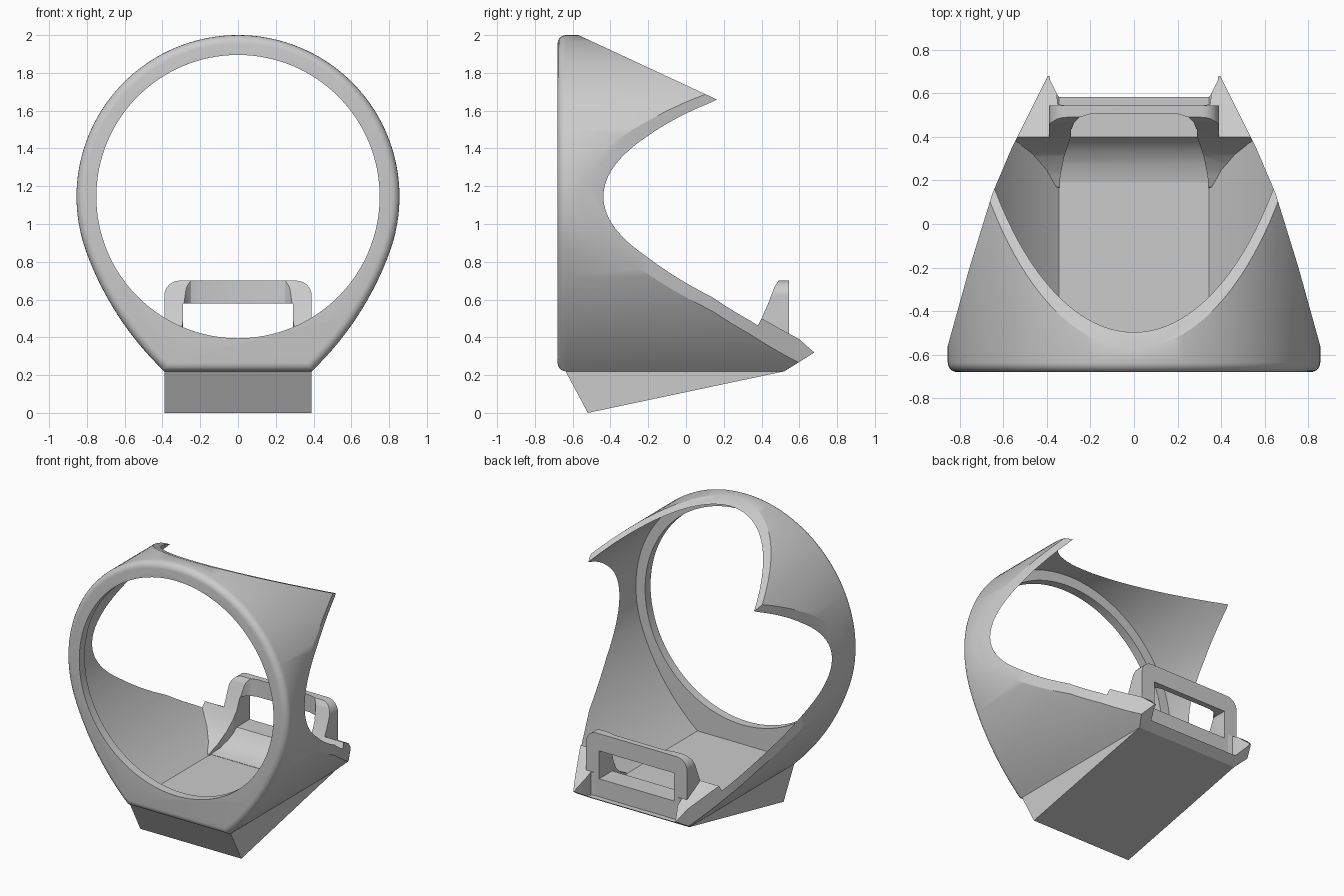
import bpy, bmesh, math
from mathutils import Vector

if "Cube" in bpy.data.objects:
    bpy.data.objects.remove(bpy.data.objects["Cube"], do_unlink=True)

grey = bpy.data.materials.new("plain_grey")
grey.use_nodes = True
grey.diffuse_color = (0.6, 0.6, 0.6, 1)
grey.node_tree.nodes["Principled BSDF"].inputs["Base Color"].default_value = (0.6, 0.6, 0.6, 1)

CENTRE, RADIUS, BASE, HALF = 1.145, 0.855, 0.22, 0.39
FRONT = -0.68


def loft(name, loops):
    """Closed solid through a list of equal-length loops of points."""
    bm = bmesh.new()
    rings = [[bm.verts.new(p) for p in loop] for loop in loops]
    n = len(rings[0])
    for a, b in zip(rings, rings[1:]):
        for i in range(n):
            j = (i + 1) % n
            bm.faces.new((a[i], a[j], b[j], b[i]))
    bm.faces.new(rings[0])
    bm.faces.new(rings[-1])
    bmesh.ops.recalc_face_normals(bm, faces=bm.faces)
    mesh = bpy.data.meshes.new(name)
    bm.to_mesh(mesh)
    bm.free()
    mesh.materials.append(grey)
    obj = bpy.data.objects.new(name, mesh)
    bpy.context.collection.objects.link(obj)
    return obj


def side_prism(name, profile, half):
    """Extrude a (y, z) profile across x."""
    return loft(name, [[(x, y, z) for y, z in profile] for x in (-half, half)])


def plan_prism(name, profile, bottom, top):
    """Extrude an (x, y) profile upward."""
    return loft(name, [[(x, y, z) for x, y in profile] for z in (bottom, top)])


def mirrored(half_plan):
    """Close a right-hand (x, y) line with its mirror image."""
    return half_plan + [(-x, y) for x, y in reversed(half_plan)]


def boolean(obj, cutter, operation="DIFFERENCE"):
    """Apply a boolean and discard the cutter."""
    cutter.hide_render = True
    mod = obj.modifiers.new("cut", "BOOLEAN")
    mod.operation, mod.solver, mod.object = operation, "EXACT", cutter
    graph = bpy.context.evaluated_depsgraph_get()
    graph.update()
    mesh = bpy.data.meshes.new_from_object(obj.evaluated_get(graph))
    obj.modifiers.clear()
    obj.data = mesh
    bpy.data.objects.remove(cutter, do_unlink=True)


def outline(inset, y, corner=None):
    """Round hoop blending through wider arcs into a flat base."""
    cx, cz = corner or (HALF - 0.513 * inset, BASE + inset)
    r, t = RADIUS - inset, math.radians(-20)
    d, u = Vector((cx, cz - CENTRE)), Vector((math.cos(t), math.sin(t)))
    big = (d.dot(d) + r * r - 2 * r * d.dot(u)) / (2 * (r - d.dot(u)))
    mid = (r - big) * u
    end = math.atan2(d.y - mid.y, d.x - mid.x)
    flank = []
    for i in range(16):
        a = end + (t - end) * i / 16
        flank.append((mid.x + big * math.cos(a), mid.y + big * math.sin(a)))
    arc = []
    for i in range(89):
        a = t + (math.pi - 2 * t) * i / 88
        arc.append((r * math.cos(a), r * math.sin(a)))
    pts = flank + arc + [(-x, z) for x, z in reversed(flank)]
    return [(x, y, CENTRE + z) for x, z in pts]


def outer_solid(name):
    """Rounded front edge, then a straight hoop, trimmed at top, sides and rear."""
    bevel = 0.045
    loops = []
    for i in range(6):
        a = math.pi / 2 * i / 5
        loops.append(outline(bevel * (1 - math.sin(a)), FRONT + bevel * (1 - math.cos(a))))
    obj = loft(name, loops + [outline(0, 1)])
    boolean(obj, side_prism("top_cut", [(-0.8, 2.107), (1.2, 1.177), (1.2, 3), (-0.8, 3)], 2))
    edge = [(0.926, -0.8), (0.855, -0.56), (0.755, -0.2), (0.65, 0.14),
            (0.565, 0.34), (0.48, 0.51), (0.395, 0.68), (0.2, 1.1), (2, 1.1), (2, -0.8)]
    for s in (-1, 1):
        boolean(obj, plan_prism("side_cut", [(s * x, y) for x, y in edge], -1, 3))
    boolean(obj, side_prism("rear_cut", [(0.36, 0.12), (1.32, 0.72), (1.5, 0.72), (1.5, 0.12)], 2))
    return obj


# Hood shell with an inward front lip; the wall thickens toward the floor
hood = outer_solid("hood_shell")
floor_corner = (0.345, 0.26)
boolean(hood, loft("cavity", [outline(0.034, y, floor_corner) for y in (-0.62, 1.3)]))
circle = [(0.75 * math.cos(math.tau * i / 128), 0.75 * math.sin(math.tau * i / 128)) for i in range(128)]
boolean(hood, loft("opening", [[(x, y, CENTRE + z) for x, z in circle] for y in (-0.9, -0.5)]))

# Sill rising from the floor between the walls
sill = outer_solid("rear_sill")
boolean(sill, side_prism("sill_shape", [
    (0.19, 0.23), (0.19, 0.262), (0.27, 0.278), (0.33, 0.31), (0.37, 0.345),
    (0.4, 0.385), (0.545, 0.385), (0.545, 0.23)], 0.7), "INTERSECT")

# Fillets filling the corners between the floor, handle legs and walls
inner_plan = [(0.345, 0.1), (0.338, 0.22), (0.32, 0.31), (0.29, 0.4)]
fillets = outer_solid("wall_fillets")
boolean(fillets, side_prism("fillet_shape", [
    (0.15, 0.23), (0.17, 0.27), (0.25, 0.31), (0.32, 0.37), (0.37, 0.44),
    (0.4, 0.5), (0.545, 0.42), (0.6, 0.39), (0.7, 0.3), (0.7, 0.2)], 0.7), "INTERSECT")
rear_plan = [(0.29, 0.54), (0.35, 0.55), (0.355, 0.6), (0.385, 0.66), (0.4, 0.8)]
boolean(fillets, plan_prism("fillet_clear", mirrored(inner_plan + rear_plan), 0, 1))

# Upright handle: raked legs, rounded shoulders, thin top bar
handle = side_prism("rear_handle", [
    (0.545, 0.3), (0.545, 0.7), (0.49, 0.7), (0.47, 0.67),
    (0.435, 0.58), (0.4, 0.5), (0.36, 0.42), (0.29, 0.33), (0.26, 0.3)], HALF)
shoulder = [(-HALF, 0.2), (HALF, 0.2)]
for cx, a0 in ((HALF - 0.08, 0), (0.08 - HALF, 90)):
    for i in range(9):
        a = math.radians(a0 + 90 * i / 8)
        shoulder.append((cx + 0.08 * math.cos(a), 0.62 + 0.08 * math.sin(a)))
boolean(handle, loft("shoulders", [[(x, y, z) for x, z in shoulder] for y in (0, 1)]), "INTERSECT")
bar_plan = [(0.288, 0.43), (0.275, 0.465), (0.25, 0.49), (0.2, 0.505)]
boolean(handle, plan_prism("handle_clear", mirrored(inner_plan + bar_plan), 0.2, 0.9))
boolean(handle, side_prism("window", [(0.4, 0.385), (0.7, 0.385), (0.7, 0.58), (0.4, 0.58)], 0.29))

# Wedge foot under the flat base
foot = side_prism("wedge_foot", [(-0.64, 0.225), (-0.52, 0), (0.52, 0.22), (0.52, 0.225)], HALF)

for obj in (hood, sill, fillets, handle, foot):
    bpy.ops.object.select_all(action="DESELECT")
    obj.select_set(True)
    bpy.context.view_layer.objects.active = obj
    bpy.ops.object.shade_smooth_by_angle(angle=math.radians(28))
